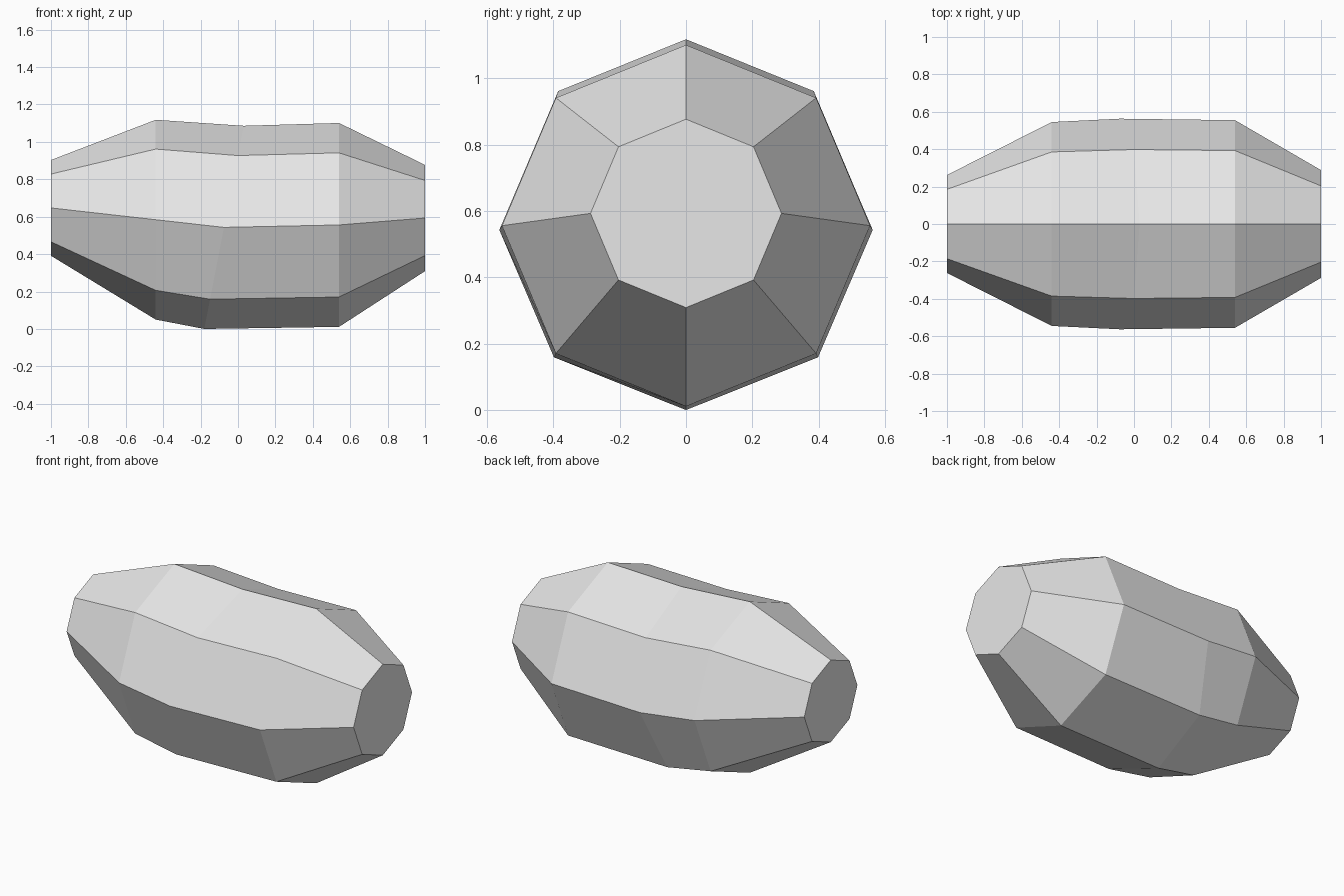
import bpy
import bmesh
from math import cos, sin, tau

cube = bpy.data.objects.get("Cube")
if cube:
    bpy.data.objects.remove(cube, do_unlink=True)

SIDES = 8

# Cross-sections: centre x, centre z, lean in x, half width, half height
RINGS = [
    (-1.0, 0.647, 0.0, 0.262, 0.256),
    (-0.44, 0.584, 0.0, 0.545, 0.534),
    (-0.075, 0.543, 0.105, 0.563, 0.543),
    (0.54, 0.556, 0.0, 0.555, 0.545),
    (1.0, 0.593, 0.0, 0.288, 0.284),
]

# Plain grey material
grey = bpy.data.materials.new("grey_stone")
grey.use_nodes = True
colour = (0.8, 0.8, 0.8, 1.0)
grey.diffuse_color = colour
grey.node_tree.nodes["Principled BSDF"].inputs["Base Color"].default_value = colour

# Slightly bent octagonal body, lofted through the rings
bm = bmesh.new()
loops = []
for x, z, lean, wide, high in RINGS:
    angles = [tau * i / SIDES for i in range(SIDES)]
    loops.append([bm.verts.new((x + lean * sin(a), wide * cos(a), z + high * sin(a)))
                  for a in angles])
for a, b in zip(loops, loops[1:]):
    for i in range(SIDES):
        j = (i + 1) % SIDES
        bm.faces.new((a[i], a[j], b[j], b[i]))

# Flat end caps
bm.faces.new(loops[0])
bm.faces.new(loops[-1])
bmesh.ops.recalc_face_normals(bm, faces=bm.faces)

mesh = bpy.data.meshes.new("rock_body")
bm.to_mesh(mesh)
bm.free()
mesh.materials.append(grey)
body = bpy.data.objects.new("rock_body", mesh)
bpy.context.collection.objects.link(body)
